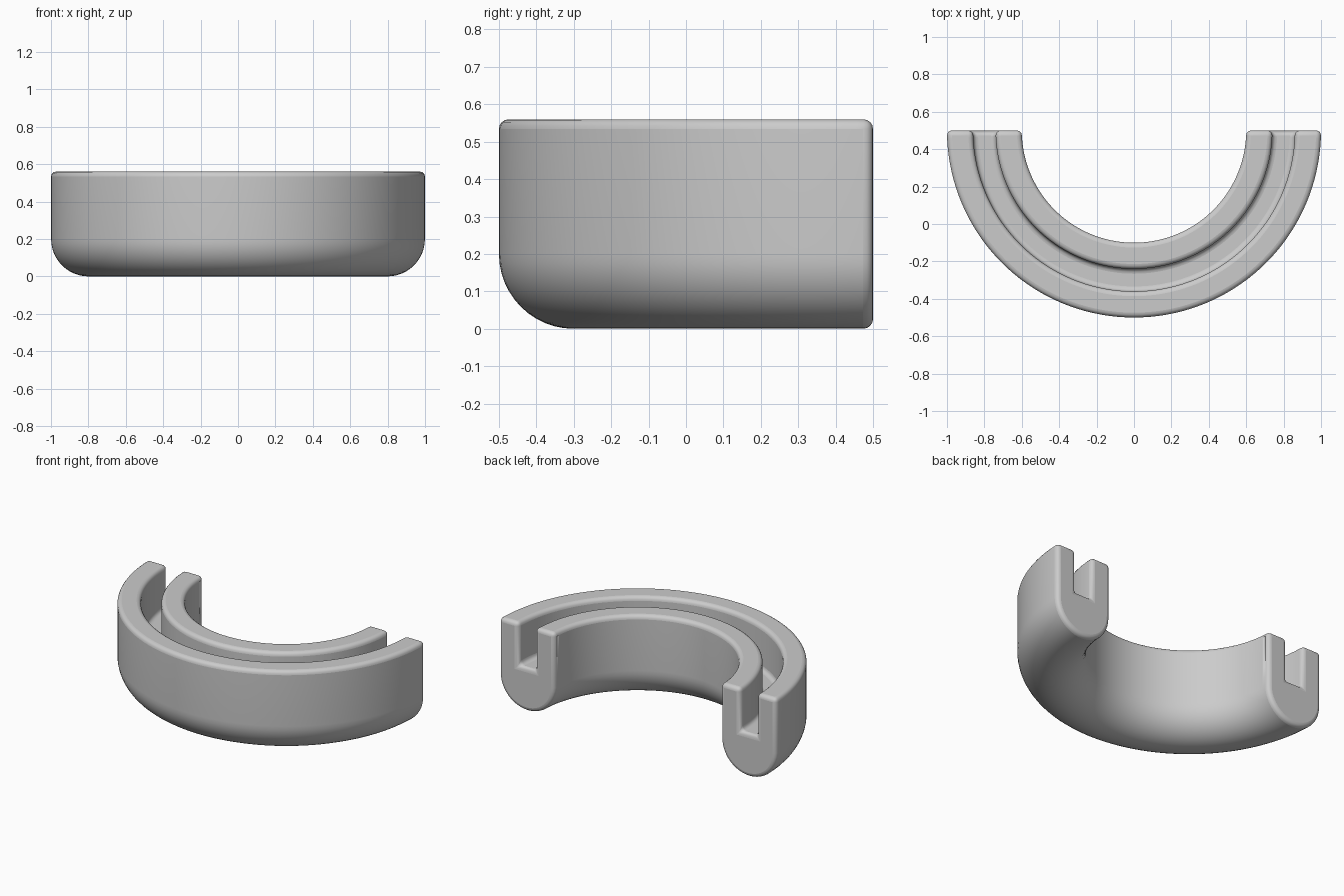
import bpy, bmesh, math
from mathutils import Matrix, Vector

cube = bpy.data.objects.get("Cube")
if cube:
    bpy.data.objects.remove(cube, do_unlink=True)

# Plain grey material
grey = bpy.data.materials.new("plain grey")
grey.use_nodes = True
color = (0.6, 0.6, 0.6, 1)
grey.diffuse_color = color
grey.node_tree.nodes["Principled BSDF"].inputs["Base Color"].default_value = color

# Cross-section: rounded underside, two walls and a groove between them
MID, HALF, GROOVE, TOP, FLOOR = 0.8, 0.2, 0.06, 0.56, 0.28
ARC, STEPS = 24, 72
profile = [(MID - HALF, TOP)]
for i in range(ARC + 1):
    a = math.pi * (1 + i / ARC)
    profile.append((MID + HALF * math.cos(a), HALF + HALF * math.sin(a)))
profile += [(MID + HALF, TOP), (MID + GROOVE, TOP), (MID + GROOVE, FLOOR),
            (MID - GROOVE, FLOOR), (MID - GROOVE, TOP)]

# Sweep the section through half a turn around the front
bm = bmesh.new()
centre = Vector((0, 0.5, 0))
first = bm.faces.new([bm.verts.new((-r, 0.5, z)) for r, z in profile])
rings = [list(first.verts)]
for s in range(1, STEPS + 1):
    turn = Matrix.Rotation(math.pi * s / STEPS, 3, "Z")
    rings.append([bm.verts.new(turn @ (v.co - centre) + centre) for v in rings[0]])
for a, b in zip(rings, rings[1:]):
    for i in range(len(a)):
        j = (i + 1) % len(a)
        bm.faces.new((a[i], a[j], b[j], b[i]))
bm.faces.new(rings[-1])
bmesh.ops.recalc_face_normals(bm, faces=bm.faces)

mesh = bpy.data.meshes.new("grooved_half_ring")
bm.to_mesh(mesh)
bm.free()
mesh.materials.append(grey)
ring = bpy.data.objects.new("grooved_half_ring", mesh)
bpy.context.collection.objects.link(ring)

# Rounded edges
bevel = ring.modifiers.new("Rounded edges", "BEVEL")
bevel.width = 0.03
bevel.segments = 4
bevel.limit_method = "ANGLE"
bevel.angle_limit = math.radians(40)

bpy.context.view_layer.objects.active = ring
ring.select_set(True)
bpy.ops.object.shade_smooth_by_angle(angle=math.radians(40))
